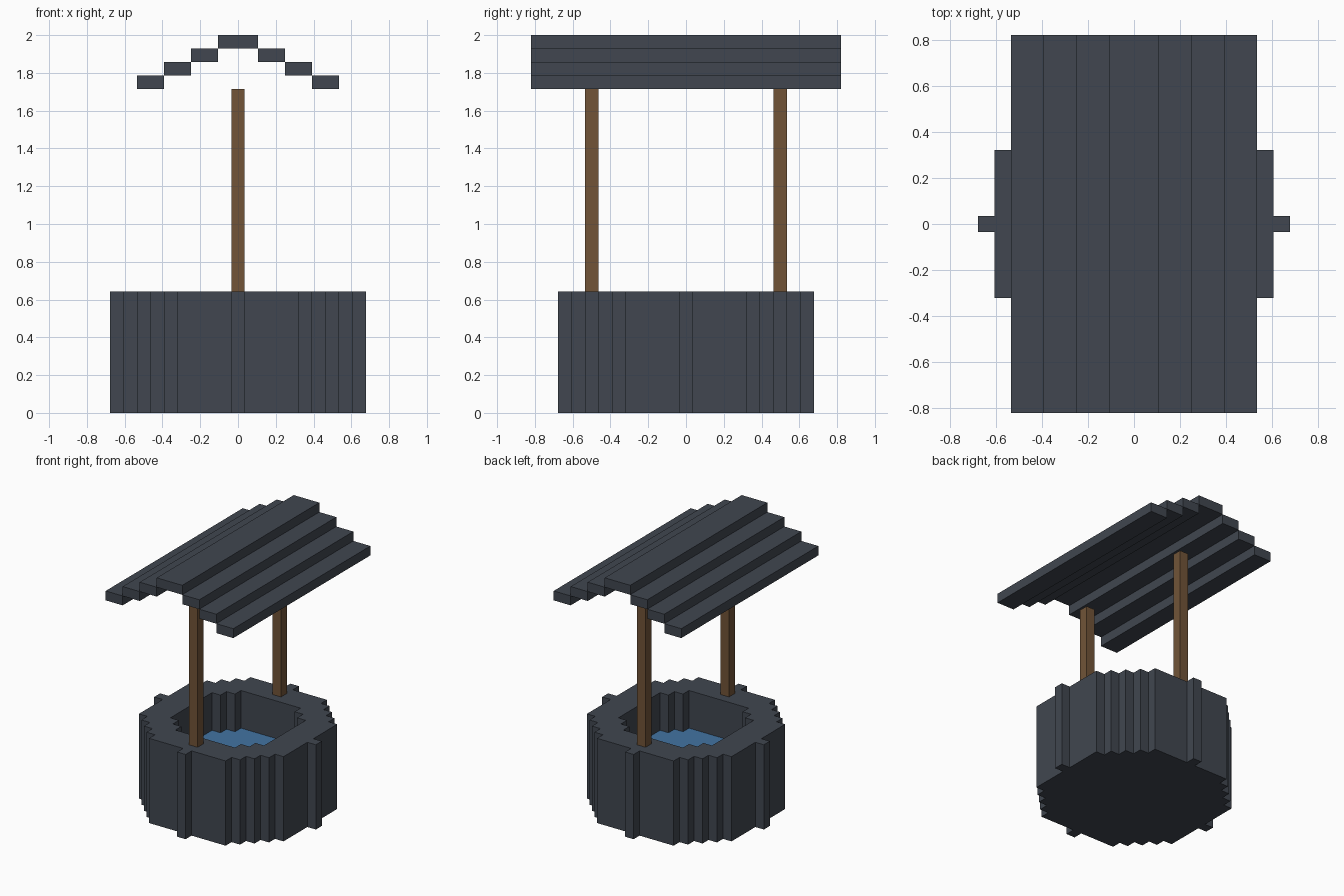
import bpy
import bmesh
from mathutils import Matrix, Vector

UNIT = 2 / 28          # edge of one building block
RIM_TOP = 9            # heights below are counted in blocks
WATER_TOP = 5
POST_TOP = 24

cube = bpy.data.objects.get("Cube")
if cube:
    bpy.data.objects.remove(cube, do_unlink=True)


def make_material(name, rgb):
    mat = bpy.data.materials.new(name)
    mat.use_nodes = True
    color = (*rgb, 1)
    mat.diffuse_color = color
    mat.node_tree.nodes["Principled BSDF"].inputs["Base Color"].default_value = color
    return mat


slate = make_material("dark_slate", (0.052, 0.062, 0.080))
wood = make_material("brown_wood", (0.165, 0.088, 0.039))
water_blue = make_material("water_blue", (0.055, 0.174, 0.365))


def finish(bm, name, mat):
    bmesh.ops.recalc_face_normals(bm, faces=bm.faces)
    bmesh.ops.scale(bm, vec=Vector((UNIT, UNIT, UNIT)), verts=bm.verts)
    mesh = bpy.data.meshes.new(name)
    bm.to_mesh(mesh)
    bm.free()
    mesh.materials.append(mat)
    obj = bpy.data.objects.new(name, mesh)
    bpy.context.collection.objects.link(obj)
    return obj


def box(name, mat, center, size):
    bm = bmesh.new()
    matrix = Matrix.Translation(center) @ Matrix.Diagonal((*size, 1))
    bmesh.ops.create_cube(bm, size=1, matrix=matrix)
    return finish(bm, name, mat)


def prism(name, mat, cells, bottom, top):
    """Stepped prism standing on a set of square grid cells."""
    bm = bmesh.new()
    for x, y in cells:
        corners = ((-.5, -.5), (.5, -.5), (.5, .5), (-.5, .5))
        bm.faces.new([bm.verts.new((x + dx, y + dy, bottom)) for dx, dy in corners])
    bmesh.ops.remove_doubles(bm, verts=bm.verts, dist=0.01)
    result = bmesh.ops.extrude_face_region(bm, geom=bm.faces[:], use_keep_orig=True)
    lifted = [v for v in result["geom"] if isinstance(v, bmesh.types.BMVert)]
    bmesh.ops.translate(bm, vec=(0, 0, top - bottom), verts=lifted)
    bmesh.ops.recalc_face_normals(bm, faces=bm.faces)
    bmesh.ops.dissolve_limit(bm, angle_limit=0.01, verts=bm.verts, edges=bm.edges)
    return finish(bm, name, mat)


def disc(radius_squared):
    span = range(-9, 10)
    return {(x, y) for x in span for y in span if x * x + y * y <= radius_squared}


# Round stone wall, closed floor and water
shaft = disc(35)
prism("well_wall", slate, disc(81) - shaft, 0, RIM_TOP)
prism("well_floor", slate, shaft, 0, 1)
prism("water", water_blue, shaft, 1, WATER_TOP)

# Posts standing on the rim
post_height = POST_TOP - RIM_TOP
for name, y in (("front_post", -7), ("back_post", 7)):
    box(name, wood, (0, y, RIM_TOP + post_height / 2), (1, 1, post_height))

# Ridge and the stepped roof boards on both sides
ROOF_LENGTH = 23
box("roof_ridge", slate, (0, 0, 27.5), (3, ROOF_LENGTH, 1))
for side, sign in (("left", 1), ("right", -1)):
    for step in range(3):
        center = (sign * (2.5 + 2 * step), 0, 26.5 - step)
        box(f"{side}_roof_board_{step + 1}", slate, center, (2, ROOF_LENGTH, 1))
